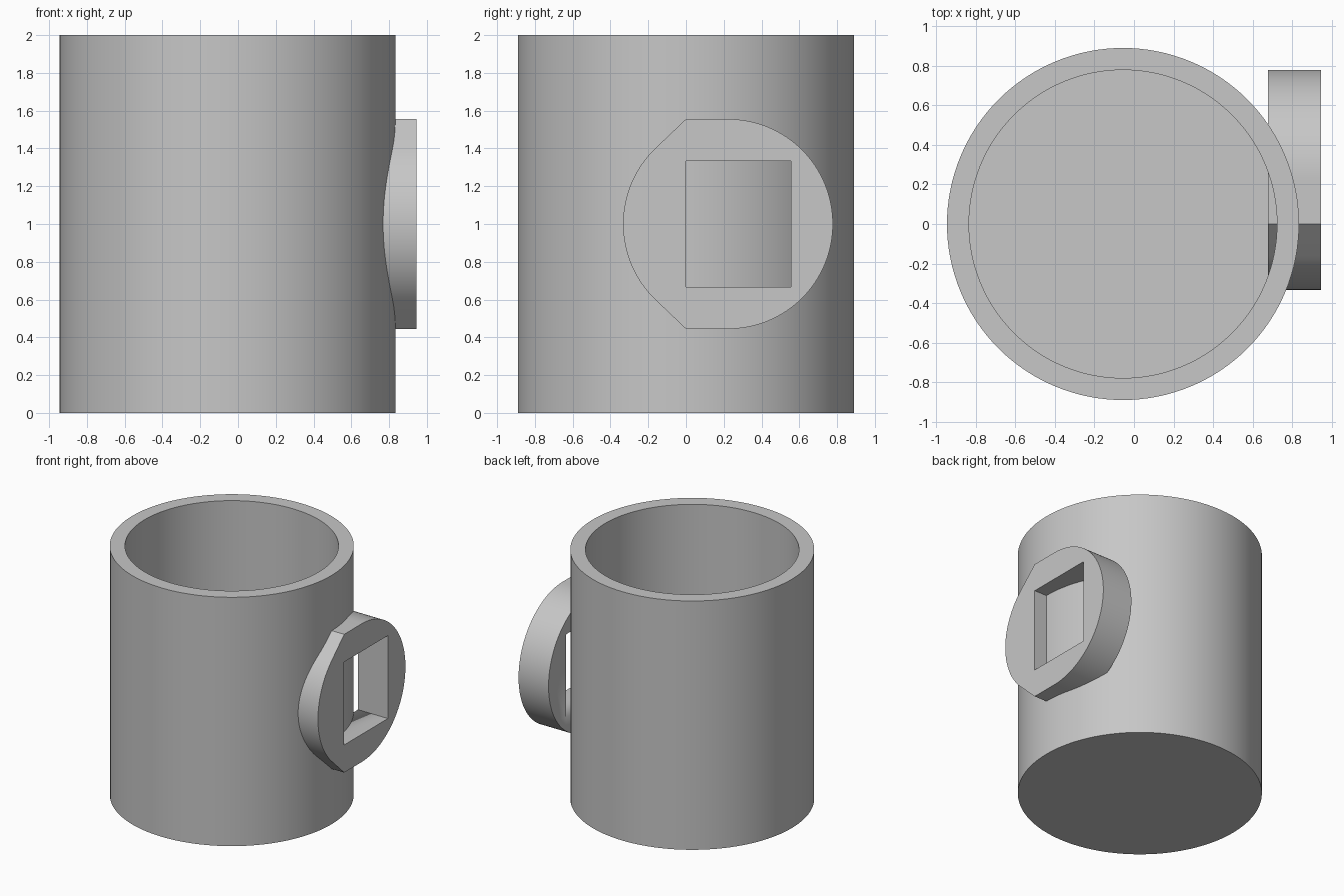
import bpy, bmesh, math
from mathutils import Vector

cube = bpy.data.objects.get("Cube")
if cube:
    bpy.data.objects.remove(cube, do_unlink=True)

U = 1 / 9                 # wall thickness, the module for every size
CUP_X = -U / 2

grey = bpy.data.materials.new("plain grey")
grey.use_nodes = True
grey.diffuse_color = (0.57, 0.57, 0.57, 1)
grey.node_tree.nodes["Principled BSDF"].inputs["Base Color"].default_value = grey.diffuse_color


def finish(name, bm):
    bmesh.ops.recalc_face_normals(bm, faces=bm.faces)
    mesh = bpy.data.meshes.new(name)
    bm.to_mesh(mesh)
    bm.free()
    mesh.materials.append(grey)
    obj = bpy.data.objects.new(name, mesh)
    bpy.context.collection.objects.link(obj)
    bpy.ops.object.select_all(action='DESELECT')
    obj.select_set(True)
    bpy.context.view_layer.objects.active = obj
    bpy.ops.object.shade_smooth_by_angle(angle=math.radians(25))
    return obj


def prism(name, outline, x0, x1):
    """Extrude a (y, z) outline along x."""
    bm = bmesh.new()
    face = bm.faces.new([bm.verts.new((x0, y, z)) for y, z in outline])
    grown = bmesh.ops.extrude_face_region(bm, geom=[face])["geom"]
    verts = [v for v in grown if isinstance(v, bmesh.types.BMVert)]
    bmesh.ops.translate(bm, verts=verts, vec=(x1 - x0, 0, 0))
    return finish(name, bm)


# Cup body: hollow profile turned around the vertical axis
bm = bmesh.new()
profile = [(0, 0), (8 * U, 0), (8 * U, 2), (7 * U, 2), (7 * U, U), (0, U)]
verts = [bm.verts.new((CUP_X + r, 0, z)) for r, z in profile]
edges = [bm.edges.new(pair) for pair in zip(verts, verts[1:])]
bmesh.ops.spin(bm, geom=verts + edges, cent=(CUP_X, 0, 0), axis=(0, 0, 1),
               angle=math.tau, steps=128)
bmesh.ops.remove_doubles(bm, verts=bm.verts, dist=1e-4)
finish("cup_body", bm)

# Handle: disc with two tangent corners on its front half
R, CY, CZ = 5 * U, 2 * U, 1.0
corner = math.atan2(2, 5)
start = math.pi / 2 + 2 * corner
end = 1.5 * math.pi - 2 * corner


def arc(a, b, steps):
    return [(CY + R * math.cos(a + (b - a) * i / steps),
             CZ + R * math.sin(a + (b - a) * i / steps)) for i in range(steps + 1)]


outline = (arc(-math.pi / 2, math.pi / 2, 64) + [(0, CZ + R)]
           + arc(start, end, 32) + [(0, CZ - R)])
handle = prism("handle", outline, 6.1 * U, 8.5 * U)

# Rectangular finger opening through the handle
opening = [(0, CZ - 3 * U), (5 * U, CZ - 3 * U), (5 * U, CZ + 3 * U), (0, CZ + 3 * U)]
cutter = prism("opening_cutter", opening, 5 * U, 10 * U)
cutter.hide_render = True
cutter.hide_viewport = True
cut = handle.modifiers.new("finger opening", 'BOOLEAN')
cut.operation = 'DIFFERENCE'
cut.solver = 'EXACT'
cut.object = cutter
